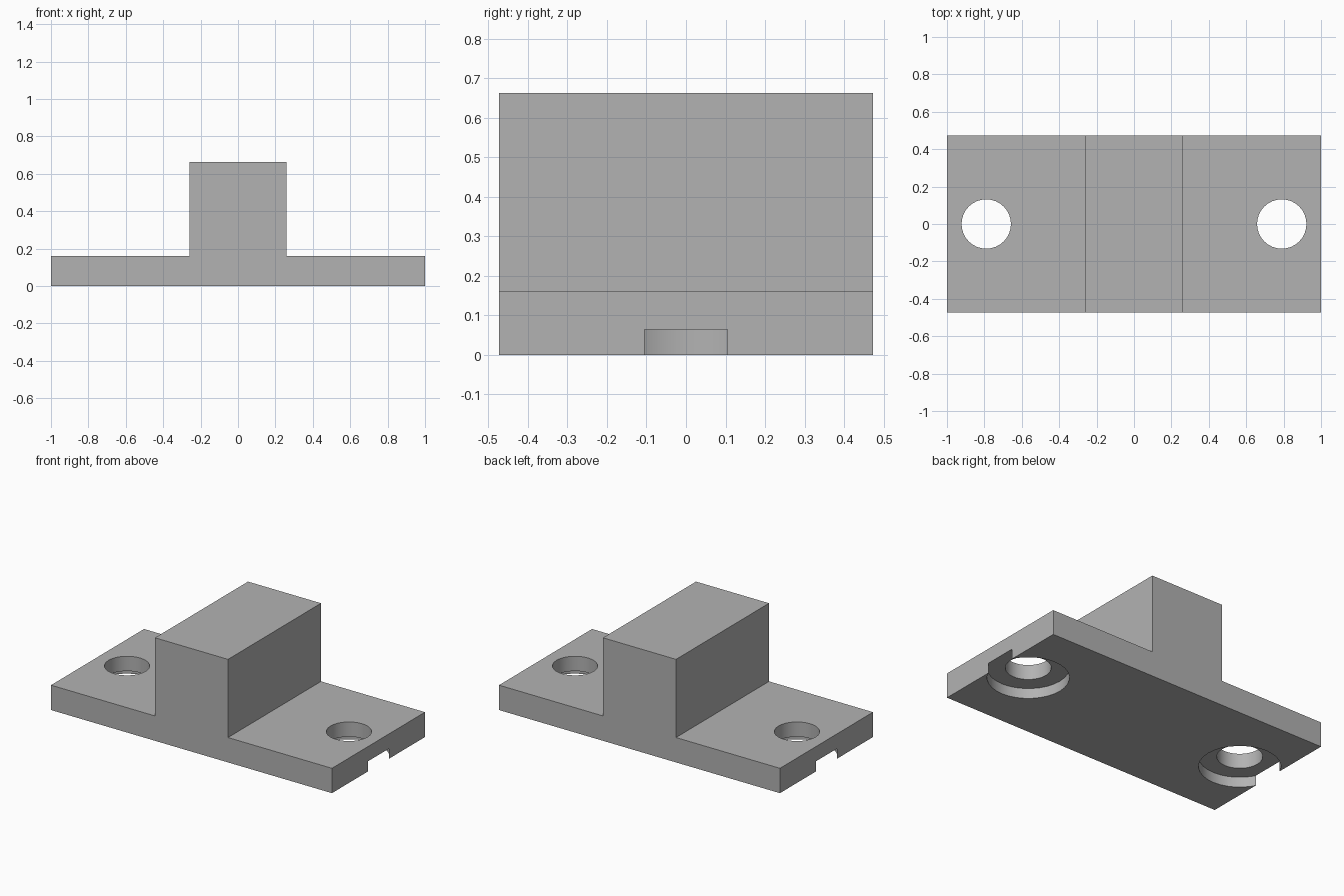
import bpy
import bmesh
from math import radians
from mathutils import Matrix

cube = bpy.data.objects.get("Cube")
if cube:
    bpy.data.objects.remove(cube, do_unlink=True)

HALF_DEPTH = 0.473
PLATE_TOP = 0.16
BLOCK_TOP = 0.663
BLOCK_HALF = 0.26
HOLE_X = 0.79

grey = bpy.data.materials.new("plain grey")
grey.use_nodes = True
colour = (0.448, 0.448, 0.448, 1)
grey.diffuse_color = colour
grey.node_tree.nodes["Principled BSDF"].inputs["Base Color"].default_value = colour


def make_object(name, bm):
    bmesh.ops.recalc_face_normals(bm, faces=bm.faces)
    mesh = bpy.data.meshes.new(name)
    bm.to_mesh(mesh)
    bm.free()
    mesh.materials.append(grey)
    obj = bpy.data.objects.new(name, mesh)
    bpy.context.collection.objects.link(obj)
    return obj


def cylinder_cutter(name, x, radius, bottom, top):
    bm = bmesh.new()
    bmesh.ops.create_cone(bm, cap_ends=True, segments=32, radius1=radius,
                          radius2=radius, depth=top - bottom,
                          matrix=Matrix.Translation((x, 0, (bottom + top) / 2)))
    cutter = make_object(name, bm)
    cutter.hide_render = True
    return cutter


# Flanged block: an upside-down T profile extruded from front to back
half = [(1, 0), (1, PLATE_TOP), (BLOCK_HALF, PLATE_TOP), (BLOCK_HALF, BLOCK_TOP)]
profile = half + [(-x, z) for x, z in reversed(half)]
bm = bmesh.new()
face = bm.faces.new([bm.verts.new((x, -HALF_DEPTH, z)) for x, z in profile])
extruded = bmesh.ops.extrude_face_region(bm, geom=[face])["geom"]
bmesh.ops.translate(bm, vec=(0, 2 * HALF_DEPTH, 0),
                    verts=[g for g in extruded if isinstance(g, bmesh.types.BMVert)])
# the front face is kept by the extrusion, so the solid is closed
if not face.is_valid or any(e.is_boundary for e in bm.edges):
    bmesh.ops.holes_fill(bm, edges=[e for e in bm.edges if e.is_boundary])
block = make_object("flanged_block", bm)

# Screw holes, and wide recesses underneath that break through the end faces
bpy.context.view_layer.objects.active = block
for side, x in (("left", HOLE_X), ("right", -HOLE_X)):
    for part, radius, top in (("hole", 0.132, 0.3), ("recess", 0.236, 0.065)):
        cutter = cylinder_cutter(f"{side}_{part}_cutter", x, radius, -0.1, top)
        cut = block.modifiers.new(f"{side}_{part}", "BOOLEAN")
        cut.operation = "DIFFERENCE"
        cut.solver = "EXACT"
        cut.object = cutter
        bpy.ops.object.modifier_apply(modifier=cut.name)
        bpy.data.objects.remove(cutter, do_unlink=True)

# Smooth round walls with sharp edges
bpy.ops.object.select_all(action="DESELECT")
block.select_set(True)
bpy.ops.object.shade_smooth_by_angle(angle=radians(30))
